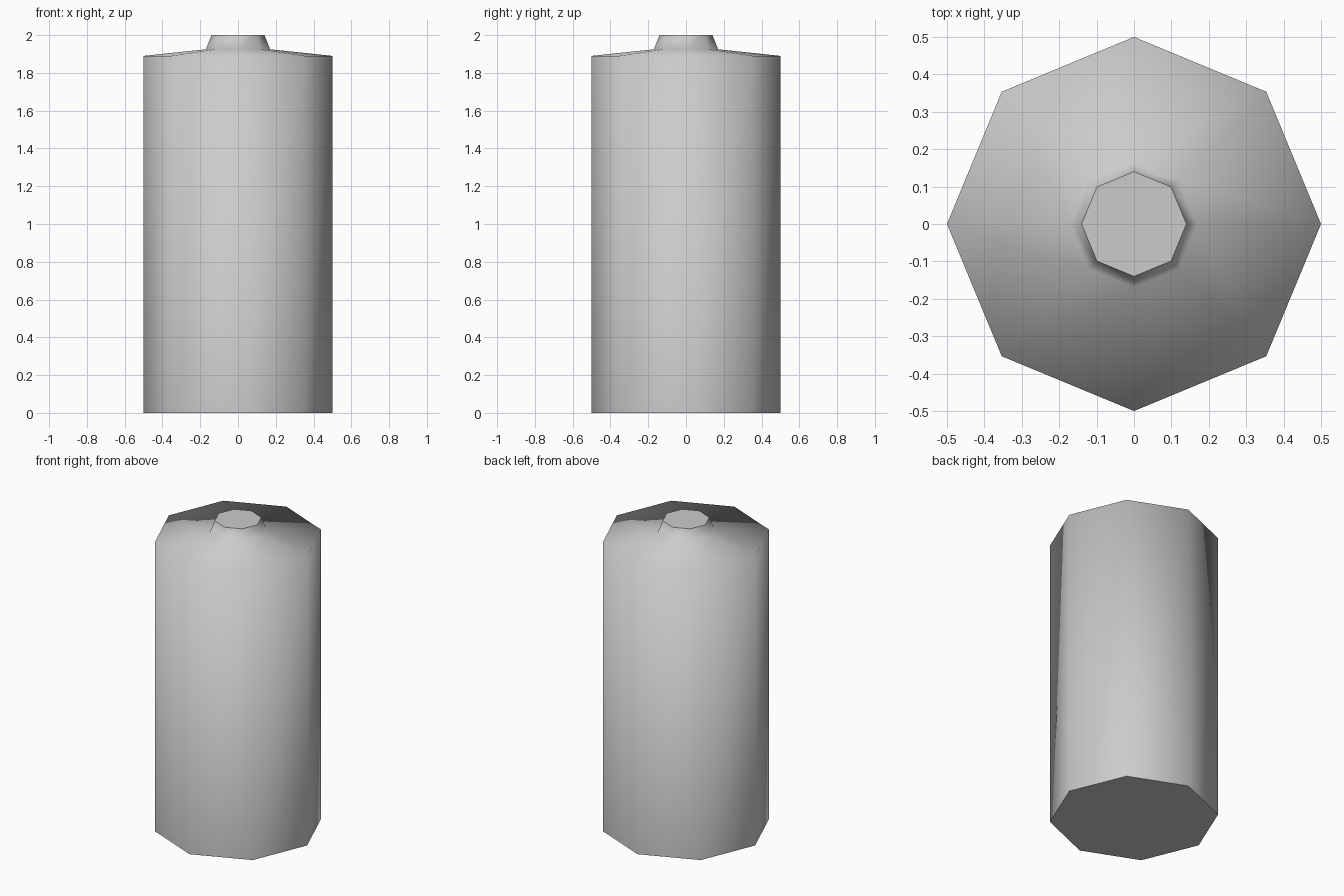
import bpy
import bmesh
from math import cos, sin, tau

cube = bpy.data.objects.get("Cube")
if cube:
    bpy.data.objects.remove(cube, do_unlink=True)

SIDES = 8
# Radius and height from the base to the neck rim
PROFILE = [(0.5, 0), (0.5, 1.89), (0.17, 1.925), (0.14, 2.0)]

grey = bpy.data.materials.new("light_grey")
grey.use_nodes = True
colour = (0.6, 0.6, 0.6, 1)
grey.diffuse_color = colour
grey.node_tree.nodes["Principled BSDF"].inputs["Base Color"].default_value = colour

# Rings of the tank, with corners on the axes
bm = bmesh.new()
rings = [[bm.verts.new((r * cos(tau * i / SIDES), r * sin(tau * i / SIDES), z))
          for i in range(SIDES)] for r, z in PROFILE]

# Smooth wall, shoulder and neck
for low, high in zip(rings, rings[1:]):
    for i in range(SIDES):
        j = (i + 1) % SIDES
        bm.faces.new((low[i], low[j], high[j], high[i])).smooth = True

# Flat base and neck top with sharp rims
for ring in (rings[0][::-1], rings[-1]):
    cap = bm.faces.new(ring)
    for edge in cap.edges:
        edge.smooth = False

bm.normal_update()
mesh = bpy.data.meshes.new("tank_body")
bm.to_mesh(mesh)
bm.free()
mesh.materials.append(grey)
tank = bpy.data.objects.new("tank_body", mesh)
bpy.context.collection.objects.link(tank)
